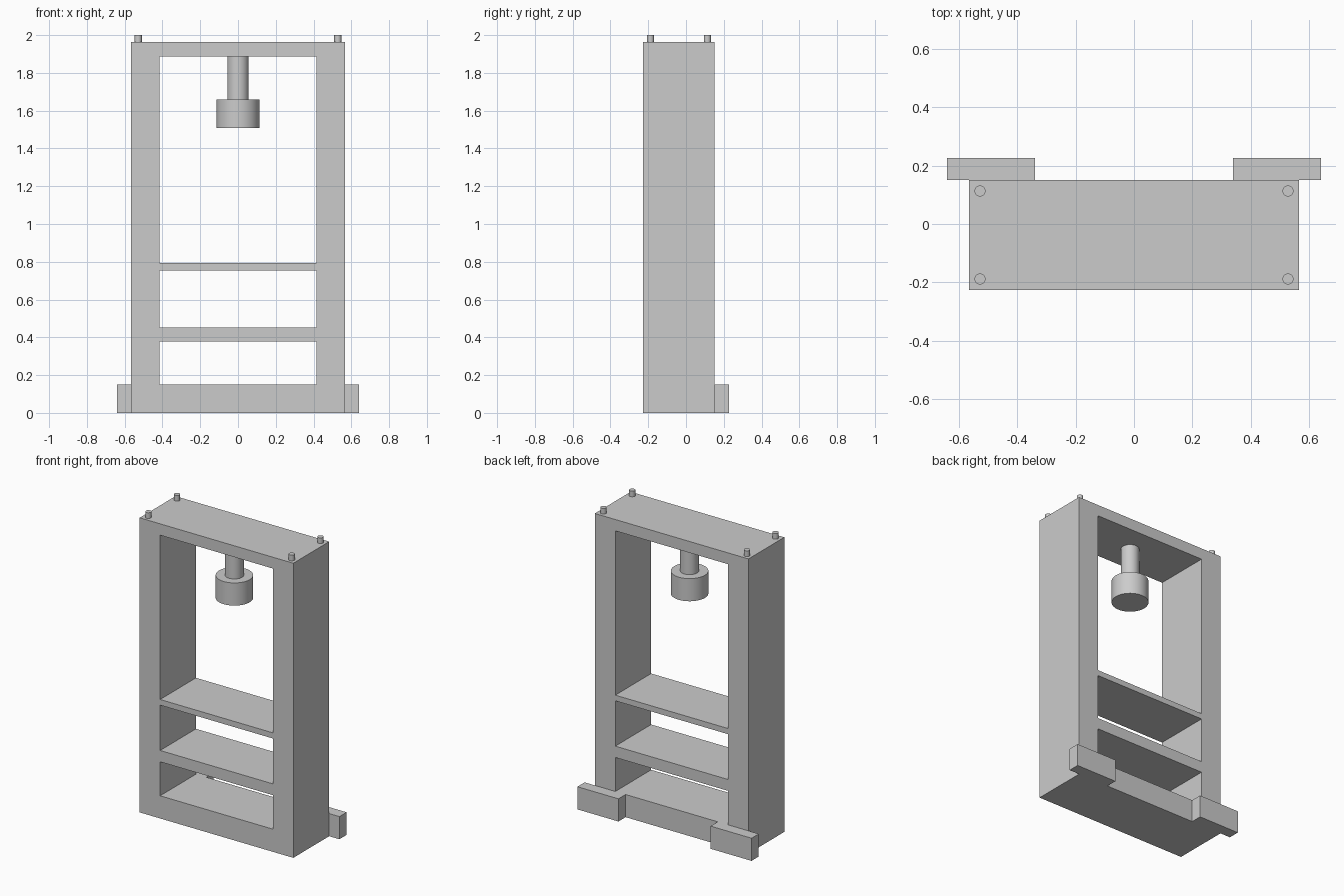
import bpy
import math

if "Cube" in bpy.data.objects:
    bpy.data.objects.remove(bpy.data.objects["Cube"])

U = 2 / 53      # design module: the press stands 53 modules tall
MID = -1        # depth centre of the frame, in modules

grey = bpy.data.materials.new("plain grey")
grey.use_nodes = True
colour = (0.6, 0.6, 0.6, 1)
grey.diffuse_color = colour
grey.node_tree.nodes["Principled BSDF"].inputs["Base Color"].default_value = colour


def box(name, x, y, z):
    """Box from (low, high) ranges in modules."""
    centre = [sum(r) / 2 * U for r in (x, y, z)]
    bpy.ops.mesh.primitive_cube_add(size=1, location=centre)
    ob = bpy.context.object
    ob.name = name
    ob.scale = [(r[1] - r[0]) * U for r in (x, y, z)]
    bpy.ops.object.transform_apply(location=False, rotation=False, scale=True)
    ob.data.materials.append(grey)
    return ob


def cylinder(name, x, y, z, radius, sides=48):
    """Upright cylinder, z is a (low, high) range in modules."""
    bpy.ops.mesh.primitive_cylinder_add(
        vertices=sides, radius=radius * U, depth=(z[1] - z[0]) * U,
        location=(x * U, y * U, sum(z) / 2 * U))
    ob = bpy.context.object
    ob.name = name
    ob.data.materials.append(grey)
    bpy.ops.object.shade_smooth_by_angle(angle=math.radians(35))
    return ob


# Frame: solid block with the openings between its crossbars cut through
frame = box("frame", (-15, 15), (-6, 4), (0, 52))
openings = {"lower": (4, 10), "middle": (12, 19), "upper": (21, 50)}
# Middle shelf is thin, so the opening below it reaches up to module 20
openings["middle"] = (12, 20)
for level, z in openings.items():
    cutter = box(level + "_opening_cutter", (-11, 11), (-8, 6), z)
    cutter.hide_render = True
    cutter.hide_set(True)
    cut = frame.modifiers.new(level + " opening", "BOOLEAN")
    cut.operation = "DIFFERENCE"
    cut.solver = "EXACT"
    cut.object = cutter

# Apply the cuts and drop the cutters
bpy.ops.object.select_all(action="DESELECT")
bpy.context.view_layer.objects.active = frame
frame.select_set(True)
for cut in list(frame.modifiers):
    cutter = cut.object
    bpy.ops.object.modifier_apply(modifier=cut.name)
    bpy.data.objects.remove(cutter)

# Rear feet and top pegs on both sides
for side, s in (("left", 1), ("right", -1)):
    box(side + "_rear_foot", sorted((s * 9, s * 17)), (4, 6), (0, 4))
    for end, y in (("front", -5), ("rear", 3)):
        cylinder(f"{side}_{end}_peg", s * 14, y, (52, 53), 0.5, 32)

# Press ram hanging from the top beam
cylinder("ram_stem", 0, MID, (44, 50), 1.5)
cylinder("ram_head", 0, MID, (40, 44), 3)
